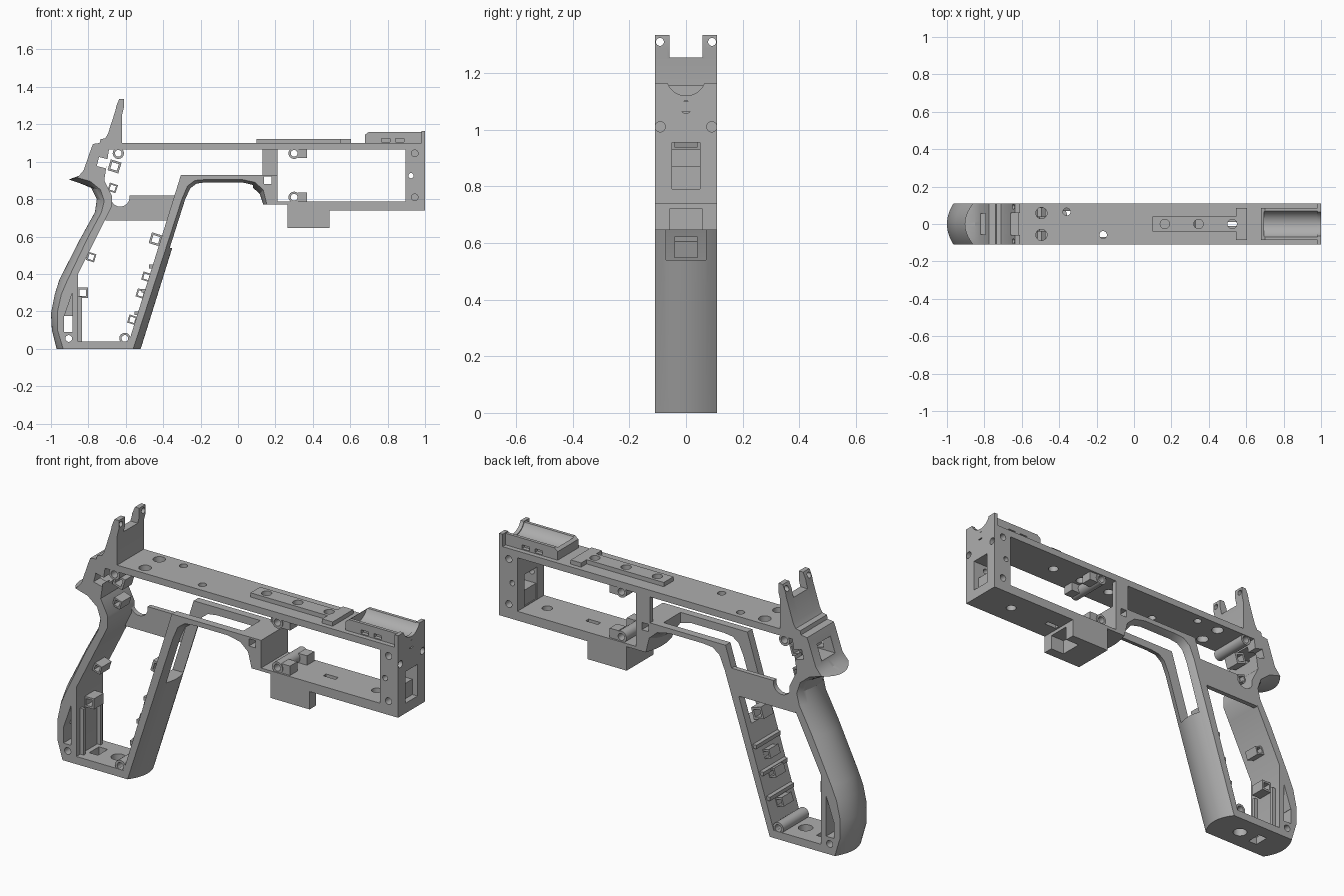
import bpy, bmesh, math
from mathutils import Matrix, Vector

if "Cube" in bpy.data.objects:
    bpy.data.objects.remove(bpy.data.objects["Cube"], do_unlink=True)

W = 0.11  # half width of the frame
grey = bpy.data.materials.new("plain grey")
grey.use_nodes = True
grey.diffuse_color = (0.42, 0.42, 0.42, 1)
grey.node_tree.nodes["Principled BSDF"].inputs["Base Color"].default_value = (0.42, 0.42, 0.42, 1)


def make(name, bm):
    bmesh.ops.recalc_face_normals(bm, faces=bm.faces)
    me = bpy.data.meshes.new(name)
    bm.to_mesh(me)
    bm.free()
    me.materials.append(grey)
    ob = bpy.data.objects.new(name, me)
    bpy.context.collection.objects.link(ob)
    return ob


def loft(name, sections):
    """Join equal closed sections, given as lists of points."""
    bm = bmesh.new()
    rings = [[bm.verts.new(p) for p in s] for s in sections]
    for a, b in zip(rings, rings[1:]):
        for i in range(len(a)):
            j = (i + 1) % len(a)
            bm.faces.new((a[i], a[j], b[j], b[i]))
    bm.faces.new(rings[0])
    bm.faces.new(rings[-1])
    return make(name, bm)


def slab(name, profile, y0=-W, y1=W):
    return loft(name, [[(x, y, z) for x, z in profile] for y in (y0, y1)])


def box(name, x0, x1, z0, z1, y0=-W, y1=W):
    return slab(name, [(x0, z0), (x1, z0), (x1, z1), (x0, z1)], y0, y1)


def rod(name, centre, r, length, axis="Y", sides=24):
    bm = bmesh.new()
    bmesh.ops.create_cone(bm, cap_ends=True, segments=sides, radius1=r, radius2=r, depth=length)
    turn = {"X": Matrix.Rotation(math.pi / 2, 4, "Y"), "Y": Matrix.Rotation(math.pi / 2, 4, "X"),
            "Z": Matrix.Identity(4)}[axis]
    bm.transform(Matrix.Translation(Vector(centre)) @ turn)
    return make(name, bm)


def cut(ob, *cutters, op="DIFFERENCE"):
    for c in cutters:
        c.hide_render = True
        m = ob.modifiers.new("cut", "BOOLEAN")
        m.operation, m.solver, m.object = op, "EXACT", c
        with bpy.context.temp_override(object=ob, active_object=ob):
            bpy.ops.object.modifier_apply(modifier=m.name)
        bpy.data.objects.remove(c, do_unlink=True)
    return ob


def bulged(name, fixed, edge):
    """Fixed points plus a rounded edge of (side x, side z, middle x, middle z)."""
    sections = []
    for i in range(17):
        y = -W + 2 * W * i / 16
        f = 1 - (y / W) ** 2
        ring = [(x, y, z) for x, z in fixed]
        ring += [(a + (c - a) * f, y, b + (d - b) * f) for a, b, c, d in edge]
        sections.append(ring)
    return loft(name, sections)


def tilted(name, x, z, size, angle, y0, y1):
    ca, sa = math.cos(angle), math.sin(angle)
    h = size / 2
    return slab(name, [(x + u * ca - v * sa, z + u * sa + v * ca)
                       for u, v in ((-h, -h), (h, -h), (h, h), (-h, h))], y0, y1)


# Rear strap of the grip with tang and sight tower
tower = [(-0.85, 0.925), (-0.825, 0.955), (-0.785, 1.07), (-0.775, 1.095), (-0.74, 1.1),
         (-0.735, 1.12), (-0.71, 1.125), (-0.695, 1.15), (-0.655, 1.275), (-0.65, 1.3),
         (-0.635, 1.335), (-0.61, 1.335), (-0.61, 1.29), (-0.62, 1.25), (-0.62, 1.065),
         (-0.69, 1.065), (-0.715, 0.9), (-0.675, 0.82), (-0.675, 0.76), (-0.71, 0.69),
         (-0.855, 0.4), (-0.855, 0)]
strap_edge = [(-0.935, 0, -0.97, 0), (-0.965, 0.1, -0.995, 0.1), (-0.965, 0.2, -1, 0.19),
              (-0.945, 0.29, -0.98, 0.29), (-0.915, 0.36, -0.955, 0.37), (-0.80, 0.6, -0.845, 0.585),
              (-0.73, 0.73, -0.765, 0.73), (-0.715, 0.79, -0.755, 0.8), (-0.735, 0.85, -0.785, 0.86),
              (-0.79, 0.895, -0.845, 0.885), (-0.86, 0.915, -0.905, 0.905)]
strap = bulged("rear_strap", tower, strap_edge)
cut(strap, box("sight_gap", -0.8, -0.5, 1.255, 1.4, -0.058, 0.058),
    box("rear_window", -0.9, -0.6, 0.965, 1.045, -0.055, 0.055),
    tilted("side_window", -0.725, 0.995, 0.05, -0.25, -0.2, 0.2),
    box("heel_slot", -0.93, -0.885, 0.09, 0.175, -0.2, 0.2))
for s in (-1, 1):
    cut(strap, rod("sight_hole", (-0.63, s * 0.092, 1.31), 0.014, 0.3, "X"),
        slab("heel_pocket", [(-0.93, 0.17), (-0.885, 0.17), (-0.885, 0.3)], s * 0.06, s * 0.2))

# Front of the grip and trigger guard
guard_edge = [(-0.56, 0, -0.52, 0), (-0.30, 0.8, -0.27, 0.8), (-0.27, 0.87, -0.245, 0.85),
              (-0.23, 0.9, -0.215, 0.872), (-0.17, 0.905, -0.17, 0.88), (0.02, 0.905, 0.02, 0.88),
              (0.09, 0.89, 0.075, 0.865), (0.135, 0.85, 0.115, 0.83), (0.155, 0.77, 0.135, 0.77)]
guard = bulged("grip_front_and_guard", [(0.21, 0.77), (0.21, 0.93), (-0.305, 0.93), (-0.595, 0)], guard_edge)
cut(guard, slab("trigger_slot", [(0.08, 0.98), (0.08, 0.8), (-0.2, 0.8), (-0.25, 0.54), (-0.5, 0.54),
                                 (-0.4, 0.98)], -0.07, 0.07),
    box("guard_square_hole", 0.14, 0.178, 0.882, 0.92, -0.2, 0.2))

# Grip floor
floor = box("grip_floor", -0.857, -0.57, 0, 0.04)
cut(floor, rod("floor_hole", (-0.69, 0, 0.02), 0.035, 0.2, "Z"),
    box("floor_slot", -0.83, -0.78, -0.1, 0.1, -0.04, 0.04))

# Ribs inside the grip
for z in (0.18, 0.3, 0.43):
    x = -0.595 + z * 0.312
    box("grip_rib", x - 0.015, x + 0.01, z, z + 0.02, -0.1, 0.1)
for s in (-1, 1):
    box("heel_rib", -0.86, -0.835, 0.04, 0.28, s * 0.07 - 0.008, s * 0.07 + 0.008)

# Side panel and upright on the left side
panel = slab("side_panel", [(-0.71, 0.685), (-0.36, 0.685), (-0.335, 0.82), (-0.69, 0.82)], 0.085, W)
cut(panel, rod("panel_notch", (-0.63, 0.1, 0.81), 0.05, 0.2))
box("upright", 0.13, 0.21, 0.93, 1.066, 0.085, W)

# Top plate
top = box("top_plate", -0.62, 1.0, 1.065, 1.1)
for s in (-1, 1):
    cut(top, rod("plate_slot", (-0.495, s * 0.058, 1.08), 0.03, 0.2, "Z"))
cut(top, rod("plate_hole", (-0.36, 0.065, 1.08), 0.02, 0.2, "Z"),
    rod("plate_hole", (-0.165, -0.058, 1.08), 0.02, 0.2, "Z"))
rail = box("top_rail", 0.1, 0.6, 1.098, 1.122, -0.04, 0.04)
cut(rail, box("rail_end", 0.545, 0.605, 1.098, 1.122, -0.085, 0.085), op="UNION")
for x in (0.165, 0.345, 0.525):
    for part in (rail, top):
        cut(part, rod("rail_hole", (x, 0, 1.1), 0.025, 0.3, "Z"))

# Barrel saddle with rounded trough
saddle = slab("barrel_saddle", [(0.68, 1.098), (0.985, 1.098), (0.985, 1.16), (0.7, 1.16), (0.68, 1.145)],
              -0.085, 0.085)
cut(saddle, rod("trough", (0.86, 0, 1.19), 0.075, 0.33, "X", 40))
for s in (-1, 1):
    for x in (0.79, 0.865):
        cut(saddle, box("saddle_notch", x - 0.022, x + 0.022, 1.105, 1.125, s * 0.08 - 0.015, s * 0.08 + 0.015))

# Front wall with raised ears
wall = slab("front_wall", [(0.895, 0.738), (1, 0.738), (1, 1.165), (0.98, 1.165), (0.98, 1.098), (0.895, 1.098)])
cut(wall, rod("muzzle_arc", (0.95, 0, 1.19), 0.07, 0.3, "X", 40),
    box("front_window", 0.85, 1.05, 0.79, 0.955, -0.05, 0.05),
    rod("front_hole", (1, 0, 1.08), 0.022, 0.06, "X"),
    rod("cross_hole", (0.925, 0, 0.925), 0.014, 0.4))
for s in (-1, 1):
    for z in (0.825, 1.01):
        cut(wall, rod("corner_hole", (1, s * 0.091, z), 0.018, 0.05, "X"))
    for z in (0.81, 1.045):
        cut(wall, rod("screw_hole", (0.945, s * W, z), 0.018, 0.1))
box("window_catch", 0.9, 0.97, 0.79, 0.87, -0.05, 0.05)

# Lower front plate and lug beneath it
bottom = slab("lower_plate", [(0.2, 0.77), (0.265, 0.77), (0.265, 0.738), (1, 0.738), (1, 0.786), (0.2, 0.786)])
cut(bottom, rod("lower_hole", (0.8, 0, 0.76), 0.025, 0.2, "Z"),
    box("lower_slot", 0.5, 0.57, 0.7, 0.8, -0.012, 0.012))
lug = box("lower_lug", 0.265, 0.49, 0.645, 0.74)
cut(lug, box("lug_recess", 0.41, 0.55, 0.6, 0.72, -0.058, 0.058))

# Screw bosses
for x, z in ((-0.64, 1.045), (0.3, 1.045), (0.3, 0.81), (0.945, 1.045), (0.945, 0.81),
             (-0.905, 0.055), (-0.605, 0.055)):
    if x < 0.9:
        host = strap if x < -0.9 else None
        hole = rod("screw_hole", (x, 0, z), 0.018, 0.4)
        if host:
            cut(host, hole)
        else:
            cut(rod("screw_boss", (x, 0, z), 0.03, 0.21), hole)
for z0, z1 in ((0.784, 0.835), (1.02, 1.067)):
    for s in (-1, 1):
        box("boss_gusset", 0.32, 0.37, z0, z1, s * 0.07 - 0.03, s * 0.07 + 0.03)

# Square wiring loops
for x, z, size, a in ((-0.44, 0.585, 0.06, -0.3), (-0.785, 0.49, 0.045, -0.3), (-0.83, 0.3, 0.055, 0),
                      (-0.49, 0.385, 0.045, -0.3), (-0.52, 0.295, 0.045, -0.3), (-0.565, 0.155, 0.045, -0.3),
                      (-0.66, 0.975, 0.06, -0.3), (-0.67, 0.86, 0.045, -0.3)):
    loop = tilted("wiring_loop", x, z, size, a, -0.04, 0.04)
    cut(loop, tilted("loop_hole", x, z, size * 0.62, a, -0.2, 0.2))

# Smooth the rounded surfaces, keep hard edges
for ob in bpy.context.collection.objects:
    if ob.type == "MESH" and grey.name in ob.data.materials:
        with bpy.context.temp_override(object=ob, active_object=ob, selected_objects=[ob],
                                       selected_editable_objects=[ob]):
            bpy.ops.object.shade_smooth_by_angle(angle=math.radians(30))
